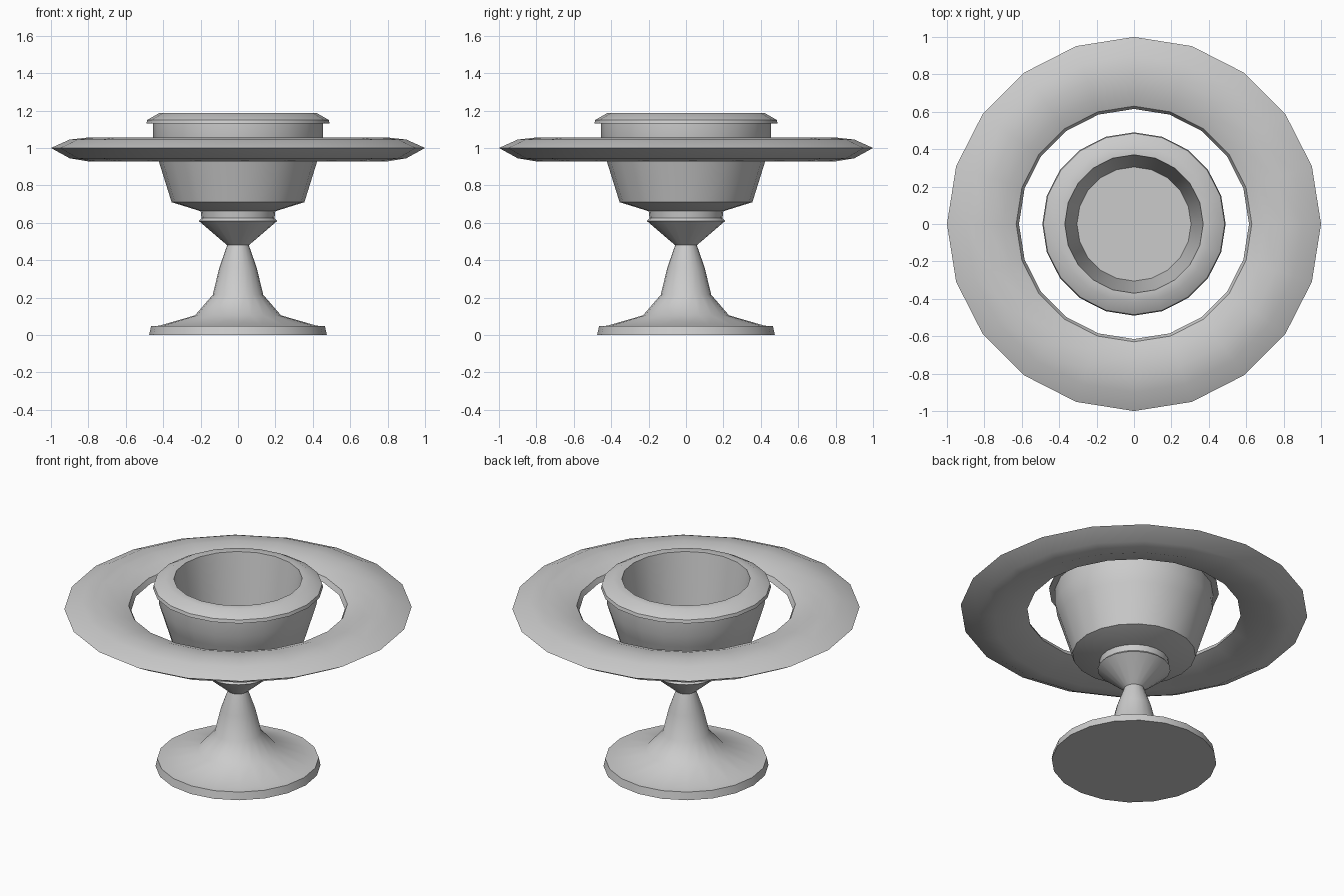
import bpy, bmesh, math

if "Cube" in bpy.data.objects:
    bpy.data.objects.remove(bpy.data.objects["Cube"])

SIDES = 20


def lathe(name, profile, closed=False):
    """Spin an (r, z) profile around z; open ends get capped."""
    bm = bmesh.new()
    rings = []
    for r, z in profile:
        rings.append([bm.verts.new((r * math.cos(2 * math.pi * i / SIDES),
                                    r * math.sin(2 * math.pi * i / SIDES), z))
                      for i in range(SIDES)])
    pairs = list(zip(rings, rings[1:]))
    if closed:
        pairs.append((rings[-1], rings[0]))
    else:
        bm.faces.new(rings[0])
        bm.faces.new(rings[-1])
    for a, b in pairs:
        for i in range(SIDES):
            j = (i + 1) % SIDES
            bm.faces.new((a[i], a[j], b[j], b[i]))
    bmesh.ops.recalc_face_normals(bm, faces=bm.faces)
    mesh = bpy.data.meshes.new(name)
    bm.to_mesh(mesh)
    bm.free()
    obj = bpy.data.objects.new(name, mesh)
    bpy.context.collection.objects.link(obj)
    bpy.ops.object.select_all(action='DESELECT')
    obj.select_set(True)
    bpy.context.view_layer.objects.active = obj
    bpy.ops.object.shade_smooth_by_angle(angle=math.radians(40))
    return obj


# Pedestal: foot disc, flared stem, collar
lathe("pedestal", [(0.475, 0), (0.465, 0.047), (0.42, 0.05), (0.23, 0.105),
                   (0.135, 0.215), (0.10, 0.36), (0.058, 0.48), (0.21, 0.61),
                   (0.195, 0.625), (0.20, 0.665)])

# Bowl: tapered outside, overhanging lip, hollow inside
lathe("bowl", [(0.20, 0.662), (0.355, 0.71), (0.43, 0.95), (0.455, 1.03),
               (0.455, 1.13), (0.49, 1.13), (0.485, 1.15), (0.42, 1.187),
               (0.37, 1.187), (0.305, 0.76)])

# Floating ring: lens-shaped section
lathe("ring", [(1.0, 1.0), (0.90, 1.045), (0.80, 1.056), (0.70, 1.045),
               (0.63, 1.02), (0.615, 0.99), (0.80, 0.928), (0.90, 0.945)],
      closed=True)
